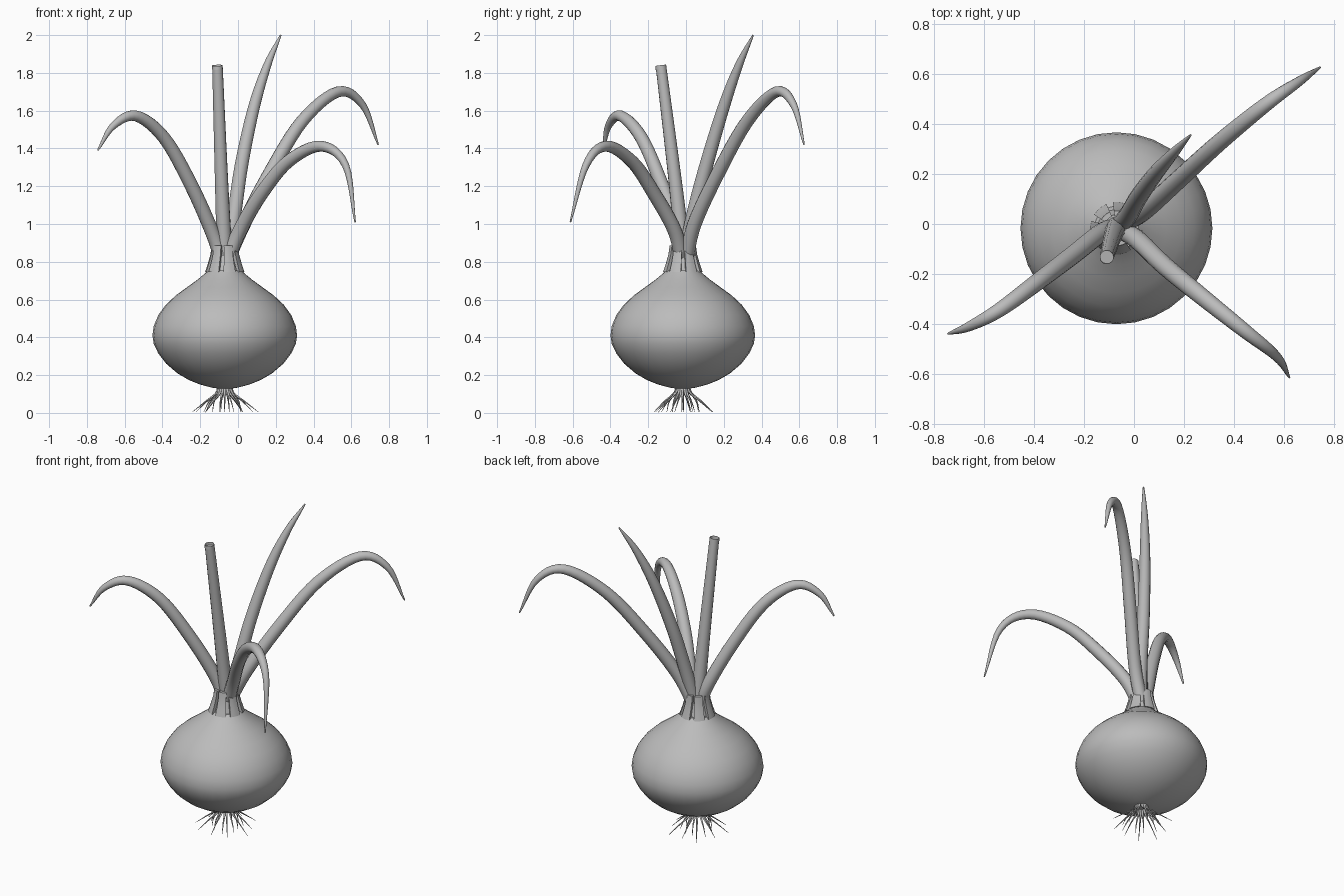
import bpy, bmesh, math, random
from mathutils import Vector

if "Cube" in bpy.data.objects:
    bpy.data.objects.remove(bpy.data.objects["Cube"])

random.seed(4)
CX, CY = -0.07, -0.017
grey = bpy.data.materials.new("plain_grey")
grey.diffuse_color = (0.5, 0.5, 0.5, 1)
grey.use_nodes = True
grey.node_tree.nodes["Principled BSDF"].inputs["Base Color"].default_value = grey.diffuse_color


def finish(ob, angle=40):
    ob.data.materials.append(grey)
    bpy.ops.object.select_all(action='DESELECT')
    ob.select_set(True)
    bpy.context.view_layer.objects.active = ob
    bpy.ops.object.shade_smooth_by_angle(angle=math.radians(angle))


def mesh_object(name, bm, angle=40):
    bmesh.ops.recalc_face_normals(bm, faces=bm.faces)
    me = bpy.data.meshes.new(name)
    bm.to_mesh(me)
    bm.free()
    ob = bpy.data.objects.new(name, me)
    bpy.context.collection.objects.link(ob)
    finish(ob, angle)


def lathe(name, profile, n=32):
    bm = bmesh.new()
    rings = [[bm.verts.new((CX + r * math.cos(i * math.tau / n),
                            CY + r * math.sin(i * math.tau / n), z))
              for i in range(n)] for r, z in profile]
    for a, b in zip(rings, rings[1:]):
        for i in range(n):
            j = (i + 1) % n
            bm.faces.new((a[i], a[j], b[j], b[i]))
    bm.faces.new(rings[0])
    bm.faces.new(rings[-1])
    mesh_object(name, bm)


def spline(pts, t):
    # smooth curve through the points, t from 0 to 1
    s = t * (len(pts) - 1)
    i = min(int(s), len(pts) - 2)
    u = s - i
    p1, p2 = pts[i], pts[i + 1]
    p0 = pts[i - 1] if i else p1 * 2 - p2
    p3 = pts[i + 2] if i + 2 < len(pts) else p2 * 2 - p1
    return 0.5 * (2 * p1 + (p2 - p0) * u + (2 * p0 - 5 * p1 + 4 * p2 - p3) * u * u
                  + (3 * p1 - p0 - 3 * p2 + p3) * u ** 3)


def tube(bm, points, radius, steps, n):
    pts = [Vector(p) for p in points]
    path = [spline(pts, i / steps) for i in range(steps + 1)]
    flat = pts[-1] - pts[0]
    side = Vector((-flat.y, flat.x, 0)).normalized()
    rings = []
    for i, p in enumerate(path):
        d = (path[min(i + 1, steps)] - path[max(i - 1, 0)]).normalized()
        u = (side - d * side.dot(d)).normalized()
        v = d.cross(u)
        r = radius(i / steps)
        rings.append([bm.verts.new(p + r * (u * math.cos(k * math.tau / n) + v * math.sin(k * math.tau / n)))
                      for k in range(n)])
    for a, b in zip(rings, rings[1:]):
        for k in range(n):
            j = (k + 1) % n
            bm.faces.new((a[k], a[j], b[j], b[k]))
    bm.faces.new(rings[0])
    bm.faces.new(rings[-1])
    return rings[-1]


# Bulb body
lathe("bulb", [(0.03, 0.128), (0.07, 0.134), (0.13, 0.15), (0.19, 0.174), (0.25, 0.209),
               (0.31, 0.26), (0.352, 0.315), (0.376, 0.365), (0.383, 0.41), (0.376, 0.46),
               (0.352, 0.518), (0.312, 0.573), (0.258, 0.623), (0.2, 0.665),
               (0.145, 0.705), (0.105, 0.738), (0.088, 0.755)])

# Inner neck under the scales
lathe("neck", [(0.08, 0.74), (0.065, 0.79), (0.055, 0.835)], 16)

# Dry scales standing around the neck
bm = bmesh.new()
for k in range(7):
    a0 = math.radians(-75) + k * math.tau / 7
    rows = []
    for r, z, w in ((0.105, 0.745, 0.32), (0.09, 0.79, 0.32), (0.076, 0.84, 0.33), (0.07, 0.885, 0.34)):
        row = []
        for rr in (r, r - 0.02):
            arc = [a0 + w * f for f in (-1, -0.33, 0.33, 1)]
            for a in (arc if rr == r else arc[::-1]):
                row.append(bm.verts.new((CX + rr * math.cos(a), CY + rr * math.sin(a), z)))
        rows.append(row)
    for a, b in zip(rows, rows[1:]):
        for i in range(8):
            j = (i + 1) % 8
            bm.faces.new((a[i], a[j], b[j], b[i]))
    bm.faces.new(rows[0])
    bm.faces.new(rows[-1])
mesh_object("neck_scales", bm)

# Tapered leaves
leaves = {
    "left_leaf": [(-0.085, -0.02, 0.8), (-0.13, -0.035, 0.94), (-0.245, -0.125, 1.2), (-0.39, -0.235, 1.455),
                  (-0.54, -0.345, 1.572), (-0.66, -0.41, 1.52), (-0.742, -0.438, 1.39)],
    "front_leaf": [(-0.06, -0.02, 0.8), (0.01, -0.06, 0.965), (0.12, -0.165, 1.155), (0.265, -0.285, 1.33),
                   (0.44, -0.425, 1.412), (0.57, -0.53, 1.31), (0.62, -0.612, 1.01)],
    "back_leaf": [(-0.06, 0.0, 0.8), (0.03, 0.045, 1.0), (0.17, 0.17, 1.27), (0.34, 0.325, 1.545),
                  (0.53, 0.48, 1.7), (0.66, 0.57, 1.63), (0.742, 0.625, 1.42)],
    "tall_leaf": [(-0.06, -0.01, 0.8), (-0.02, 0.04, 1.05), (0.02, 0.11, 1.32),
                  (0.085, 0.2, 1.62), (0.155, 0.28, 1.84), (0.226, 0.355, 2.0)],
}
for name, pts in leaves.items():
    bm = bmesh.new()
    tube(bm, pts, lambda t: 0.004 + 0.034 * (1 - t ** 3.2), 36, 14)
    mesh_object(name, bm, 60)

# Cut flower stem with a hollow end
bm = bmesh.new()
end = tube(bm, [(-0.07, -0.01, 0.8), (-0.088, -0.06, 1.25), (-0.109, -0.133, 1.84)],
           lambda t: 0.042 - 0.014 * t, 12, 14)
cap = [f for f in bm.faces if all(v in end for v in f.verts)]
bmesh.ops.inset_region(bm, faces=cap, thickness=0.007)
bmesh.ops.translate(bm, verts=cap[0].verts, vec=(0, 0, -0.02))
mesh_object("cut_stem", bm)

# Roots fanning out below the bulb
bm = bmesh.new()
for k in range(20):
    a = k * math.tau / 20 + random.uniform(-0.1, 0.1)
    reach = random.uniform(0.15, 0.19) if k % 2 else random.uniform(0.08, 0.13)
    c, s = math.cos(a), math.sin(a)
    tube(bm, [(CX + r * c, CY + r * s, z) for r, z in
              ((0.03, 0.14), (0.045, 0.105), (0.045 + reach * 0.35, 0.06), (reach, 0.004))],
         lambda t: 0.001 + 0.008 * (1 - t), 8, 6)
mesh_object("roots", bm, 60)
